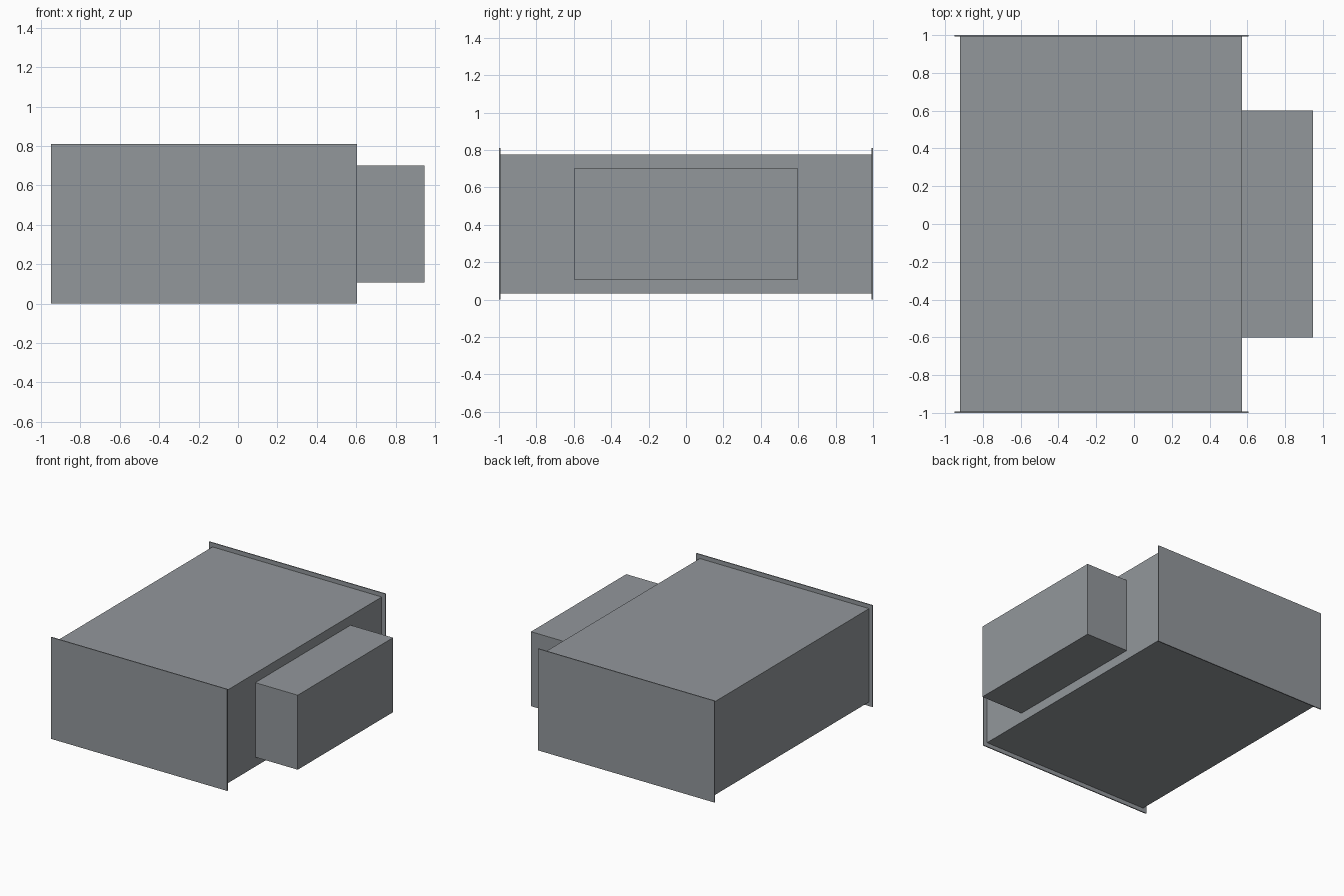
import bpy

# Remove the default cube
cube = bpy.data.objects.get("Cube")
if cube:
    bpy.data.objects.remove(cube, do_unlink=True)

# Single sheet-metal grey
grey = bpy.data.materials.new("metal_grey")
grey.use_nodes = True
colour = (0.29, 0.31, 0.33, 1)
grey.diffuse_color = colour
grey.node_tree.nodes["Principled BSDF"].inputs["Base Color"].default_value = colour


def box(name, low, high):
    """Axis-aligned box between two corners."""
    centre = [(a + b) / 2 for a, b in zip(low, high)]
    bpy.ops.mesh.primitive_cube_add(size=1, location=centre)
    ob = bpy.context.object
    ob.name = name
    ob.scale = [b - a for a, b in zip(low, high)]
    bpy.ops.object.transform_apply(location=False, rotation=False, scale=True)
    ob.data.materials.append(grey)
    return ob


END, PLATE = 1.0, 0.008

# Main casing and the control housing on its left side
box("casing", (-0.92, -END + PLATE, 0.033), (0.573, END - PLATE, 0.777))
box("side_housing", (0.573, -0.6, 0.108), (0.947, 0.6, 0.702))

# Thin end plates overhanging the casing
box("front_flange", (-0.95, -END, 0), (0.605, -END + PLATE, 0.81))
box("back_flange", (-0.95, END - PLATE, 0), (0.605, END, 0.81))
